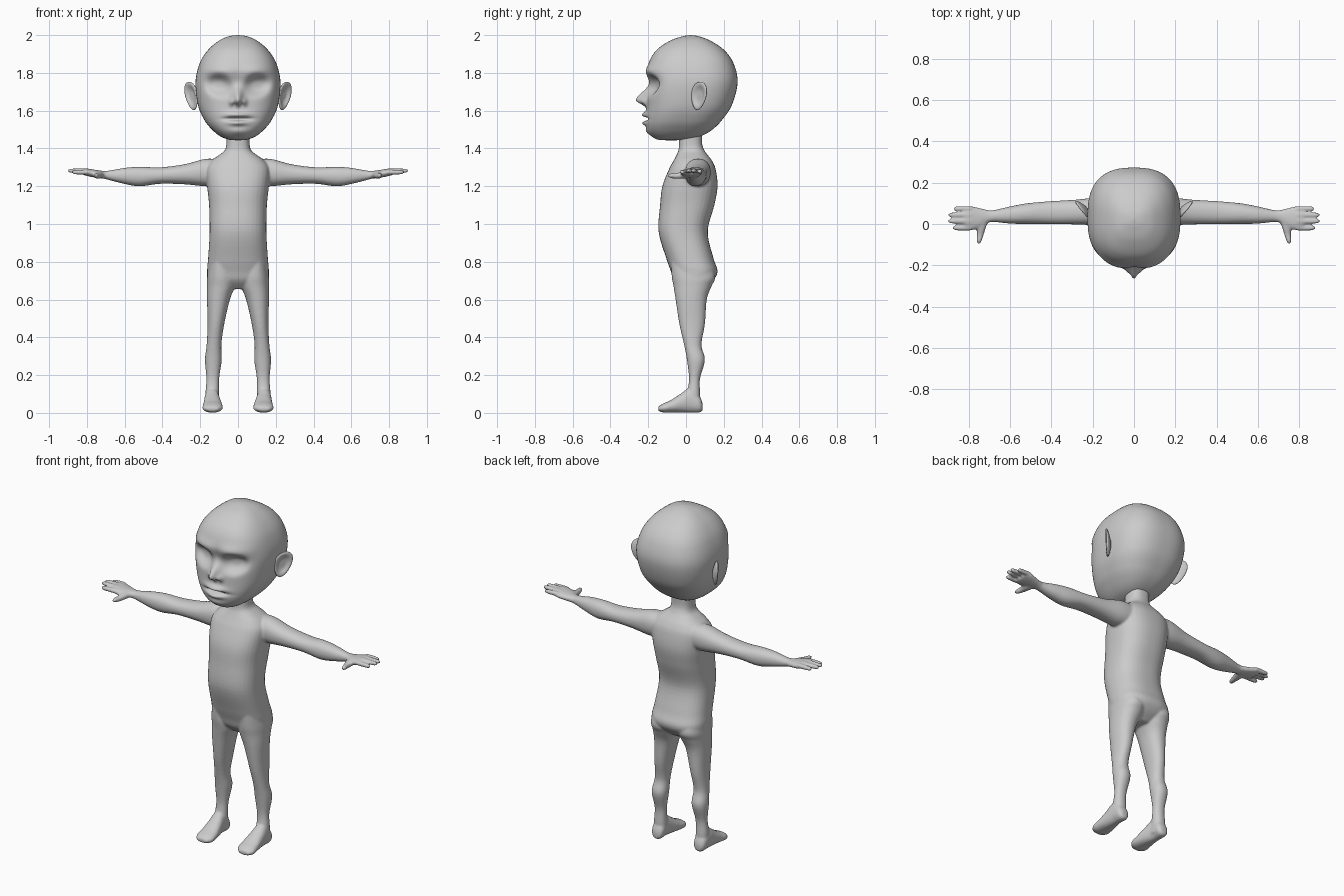
import bpy, bmesh
from math import sin, cos, pi, exp
from mathutils import Vector, Matrix


def spline(rows, steps):
    """Catmull-Rom interpolation of rows of numbers."""
    out = []
    for i in range(len(rows) - 1):
        p0, p1, p2, p3 = (rows[max(i - 1, 0)], rows[i], rows[i + 1],
                          rows[min(i + 2, len(rows) - 1)])
        for k in range(steps):
            t = k / steps
            out.append([0.5 * (2 * b + (c - a) * t + (2 * a - 5 * b + 4 * c - d) * t * t
                               + (3 * b - a - 3 * c + d) * t ** 3)
                        for a, b, c, d in zip(p0, p1, p2, p3)])
    return out + [list(rows[-1])]


def loft(bm, rows, axis='z', side=1, n=2.2, seg=40, steps=6):
    """Closed tube; each row is (position, a min, a max, b min, b max)."""
    rings = []
    for t, a0, a1, b0, b1 in spline(rows, steps):
        ring = []
        for k in range(seg):
            c, s = cos(2 * pi * k / seg), sin(2 * pi * k / seg)
            r = (abs(c) ** n + abs(s) ** n) ** (-1 / n)
            a = (a0 + a1) / 2 + (a1 - a0) / 2 * c * r
            b = (b0 + b1) / 2 + (b1 - b0) / 2 * s * r
            x, y, z = {'z': (a, b, t), 'x': (t, a, b), 'y': (a, t, b)}[axis]
            ring.append(bm.verts.new((x * side, y, z)))
        rings.append(ring)
    for r0, r1 in zip(rings, rings[1:]):
        for k in range(seg):
            j = (k + 1) % seg
            bm.faces.new((r0[k], r0[j], r1[j], r1[k]))
    bm.faces.new(rings[0])
    bm.faces.new(rings[-1])


def finish(bm, name):
    bmesh.ops.recalc_face_normals(bm, faces=bm.faces)
    me = bpy.data.meshes.new(name)
    bm.to_mesh(me)
    bm.free()
    me.polygons.foreach_set("use_smooth", [True] * len(me.polygons))
    ob = bpy.data.objects.new(name, me)
    bpy.context.collection.objects.link(ob)
    return ob


def sym(rows):
    return [(z, -w, w, f, b) for z, w, f, b in rows]


# Torso and neck
body = bmesh.new()
loft(body, sym([(.655, .05, -.02, .09), (.70, .15, -.062, .143), (.75, .163, -.08, .167),
                (.82, .158, -.105, .145), (.96, .15, -.145, .115), (1.1, .153, -.137, .15),
                (1.2, .163, -.125, .167), (1.29, .167, -.09, .157), (1.335, .14, -.066, .138),
                (1.365, .1, -.05, .115), (1.39, .07, -.04, .097), (1.43, .061, -.037, .085),
                (1.52, .062, -.037, .09)]), n=2.5)

for s in (1, -1):
    # Legs
    loft(body, [(.80, .03, .15, -.08, .13), (.72, .012, .163, -.075, .155),
                (.67, .016, .164, -.066, .135), (.6, .043, .164, -.055, .11),
                (.47, .073, .161, -.035, .1), (.36, .088, .166, -.01, .082),
                (.28, .086, .175, .005, .1), (.18, .1, .167, .016, .074),
                (.1, .1, .173, .005, .075), (.03, .1, .173, 0, .075)], side=s)
    # Feet
    loft(body, [(.088, .12, .155, .012, .05), (.07, .102, .173, .002, .09),
                (.02, .1, .177, .002, .13), (-.03, .09, .181, .002, .1),
                (-.08, .082, .186, .002, .068), (-.12, .083, .187, .002, .05),
                (-.147, .105, .168, .01, .033)], 'y', s)
    # Arms and palms
    loft(body, [(.08, .01, .13, 1.21, 1.34), (.17, -.005, .13, 1.2, 1.345),
                (.28, -.002, .118, 1.21, 1.317), (.41, 0, .11, 1.213, 1.3),
                (.52, 0, .1, 1.2, 1.303), (.6, .002, .085, 1.212, 1.297),
                (.68, .01, .067, 1.232, 1.283), (.71, .004, .068, 1.24, 1.281),
                (.75, -.022, .078, 1.245, 1.286), (.79, -.03, .086, 1.252, 1.292),
                (.82, -.022, .08, 1.26, 1.292)], 'x', s)
    # Fingers
    for y, tip, z in ((.074, .875, 1.278), (.044, .9, 1.282), (.014, .9, 1.282), (-.019, .88, 1.274)):
        r = .0125
        loft(body, [(.79, y - r, y + r, z - r, z + r), (.84, y - r, y + r, z - r, z + r),
                    (tip - .012, y - .011, y + .011, z - .011, z + .011),
                    (tip, y - .005, y + .005, z - .005, z + .005)], 'x', s, seg=16)
    # Thumb
    loft(body, [(.03, .70, .76, 1.245, 1.28), (-.01, .715, .765, 1.24, 1.278),
                (-.05, .728, .761, 1.24, 1.27), (-.08, .738, .763, 1.243, 1.268),
                (-.096, .745, .759, 1.25, 1.262)], 'y', s, seg=20)

ob = finish(body, "body")
rm = ob.modifiers.new("fuse", 'REMESH')
rm.mode, rm.voxel_size, rm.use_smooth_shade = 'VOXEL', .006, True
sm = ob.modifiers.new("soften", 'SMOOTH')
sm.factor, sm.iterations = .5, 6

# Head shell
head = bmesh.new()
loft(head, sym([(1.443, .01, -.1, -.06), (1.447, .05, -.15, .01), (1.465, .095, -.18, .08),
                (1.5, .138, -.205, .14), (1.55, .178, -.212, .19), (1.63, .212, -.208, .243),
                (1.75, .225, -.206, .273), (1.85, .203, -.197, .252), (1.92, .16, -.157, .203),
                (1.97, .102, -.085, .13), (1.993, .05, -.02, .07), (2.0, .004, .02, .03)]),
     n=2.6, seg=180, steps=11)


def bump(x, z, cx, cz, sx, sz):
    return exp(-((x - cx) / sx) ** 2 - ((z - cz) / sz) ** 2)


# Face relief: sockets, brow, nose, nostrils, lips, chin
for v in head.verts:
    if v.co.y > -.06:
        continue
    x, z = abs(v.co.x), v.co.z
    d = .045 * exp(-(((x - .1) / .066) ** 2 + ((z - .1 * (x - .1) - 1.735) / .05) ** 2) ** 1.6)
    d -= .014 * bump(x, z, .09, 1.81, .09, .03)
    d += .012 * bump(x, z, 0, 1.745, .03, .04)
    d -= .058 * bump(x, z, 0, 1.655, .024, .05 if z > 1.655 else .025)
    d -= .02 * bump(x, z, .034, 1.645, .014, .018)
    d += .012 * bump(x, z, .02, 1.63, .009, .008)
    d -= .024 * bump(x, z, 0, 1.578, .055, .016)
    d += .028 * bump(x, z, 0, 1.557, .06, .009)
    d -= .02 * bump(x, z, 0, 1.535, .045, .014)
    d -= .01 * bump(x, z, 0, 1.488, .05, .022)
    v.co.y += d * min(1, (-.06 - v.co.y) / .06)
finish(head, "head")

# Ears: cupped discs angled away from the head
for s, name in ((1, "left_ear"), (-1, "right_ear")):
    ear = bmesh.new()
    bmesh.ops.create_uvsphere(ear, u_segments=48, v_segments=32, radius=1)
    turn = Matrix.Rotation(-.68, 3, 'Z')
    for v in ear.verts:
        x, y, z = v.co.z, v.co.y, v.co.x
        rad = (y * y + z * z) ** .5
        x *= .014
        if x > 0:
            x -= .02 * exp(-(rad / .7) ** 4)
        else:
            x -= .008 * exp(-(rad / .7) ** 2)
        p = turn @ Vector((x, y * .05 * (1 + .22 * z), z * .075))
        v.co = ((p.x + .247 + .012 * z) * s, p.y + .068 + .008 * z, p.z + 1.678)
    finish(ear, name)
